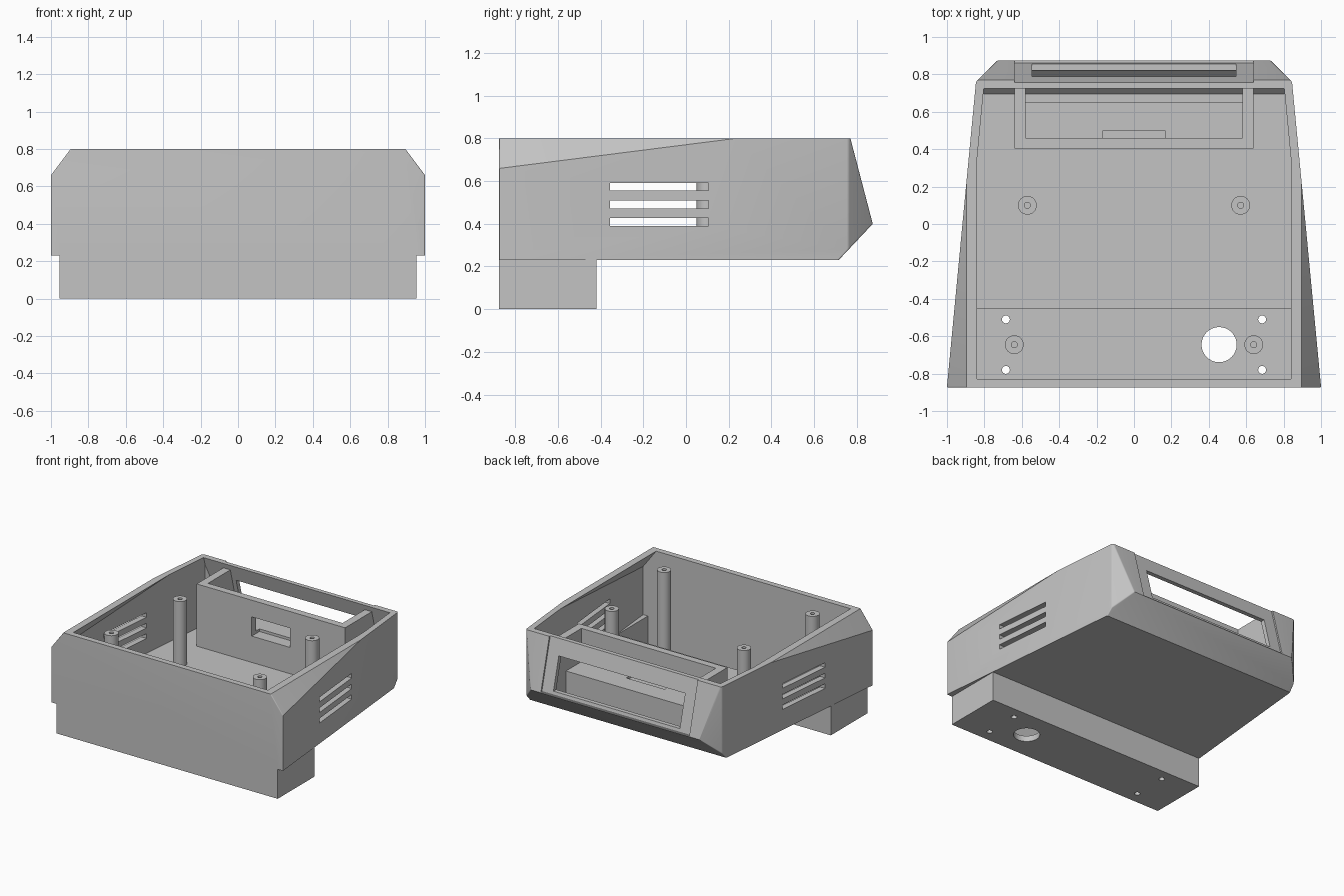
import bpy, bmesh
from mathutils import Vector

cube = bpy.data.objects.get("Cube")
if cube:
    bpy.data.objects.remove(cube, do_unlink=True)

grey = bpy.data.materials.new("plain_grey")
grey.use_nodes = True
COLOUR = (0.55, 0.55, 0.55, 1)
grey.diffuse_color = COLOUR
grey.node_tree.nodes["Principled BSDF"].inputs["Base Color"].default_value = COLOUR


def add_object(name, bm):
    bmesh.ops.recalc_face_normals(bm, faces=bm.faces)
    mesh = bpy.data.meshes.new(name)
    bm.to_mesh(mesh)
    bm.free()
    mesh.materials.append(grey)
    ob = bpy.data.objects.new(name, mesh)
    bpy.context.collection.objects.link(ob)
    return ob


def block(name, lo, hi, planes=(), rounding=0):
    """Box from lo to hi, trimmed by planes given as (point, outward normal)."""
    lo, hi = Vector(lo), Vector(hi)
    bm = bmesh.new()
    bmesh.ops.create_cube(bm, size=1)
    for v in bm.verts:
        v.co = (lo + hi) / 2 + v.co * (hi - lo)
    for point, normal in planes:
        bmesh.ops.bisect_plane(bm, geom=bm.verts[:] + bm.edges[:] + bm.faces[:], dist=1e-5,
                               plane_co=point, plane_no=normal, clear_outer=True)
        bmesh.ops.holes_fill(bm, edges=[e for e in bm.edges if e.is_boundary])
    if rounding:
        upright = [e for e in bm.edges
                   if abs(e.verts[0].co.z - e.verts[1].co.z) > 0.35 * e.calc_length()]
        bmesh.ops.bevel(bm, geom=upright, offset=rounding, segments=4, profile=0.5,
                        affect='EDGES', clamp_overlap=True)
    return add_object(name, bm)


def rod(name, x, y, z, radius, length, along_y=False):
    """Cylinder whose lower (or front) end is at x, y, z."""
    bm = bmesh.new()
    bmesh.ops.create_cone(bm, cap_ends=True, segments=32, radius1=radius,
                          radius2=radius, depth=length)
    for v in bm.verts:
        c = v.co.copy()
        c.z += length / 2
        v.co = Vector((x, y, z)) + (Vector((c.x, c.z, c.y)) if along_y else c)
    return add_object(name, bm)


def combine(target, tool, operation):
    mod = target.modifiers.new("combine", 'BOOLEAN')
    mod.operation, mod.solver, mod.object = operation, 'EXACT', tool
    with bpy.context.temp_override(object=target, active_object=target):
        bpy.ops.object.modifier_apply(modifier=mod.name)
    mesh = tool.data
    bpy.data.objects.remove(tool, do_unlink=True)
    bpy.data.meshes.remove(mesh)


BACK_SLOPE = Vector((0, 0.4, 0.105)).normalized()


def shell(inset):
    """Planes bounding the tapered case, moved inwards by the wall thickness."""
    walls = [((0, -0.875, 0), (0, -1, 0)), ((0, 0, 0.23), (0, 0, -1)),
             ((0, 0.875, 0.4), BACK_SLOPE), ((0, 0.875, 0.4), (0, 0.17, -0.16))]
    for s in (-1, 1):
        walls += [((s, -0.87, 0), (s * 1.63, 0.155, 0)),
                  ((s * 0.845, 0.76, 0), (s, 1, 0)),
                  ((s * 0.895, 0, 0.8), (s * 0.14, 0, 0.105))]
    return [(Vector(p) - Vector(n).normalized() * inset, Vector(n).normalized())
            for p, n in walls]


WALL = 0.045

# Case with hollow rear foot
case = block("case", (-1.2, -1.2, 0), (1.2, 1.2, 0.8), shell(0), rounding=0.025)
combine(case, block("foot", (-0.955, -0.875, 0), (0.955, -0.42, 0.26)), 'UNION')
combine(case, block("cavity", (-1.2, -1.2, 0), (1.2, 1.2, 0.9), shell(WALL)), 'DIFFERENCE')
combine(case, block("foot_cavity", (-0.91, -0.83, 0.045), (0.91, -0.455, 0.35)), 'DIFFERENCE')

# Display housing with its inner ledge
combine(case, block("housing", (-0.64, 0.405, 0.1), (0.64, 1.2, 0.76), shell(0.025)), 'UNION')
combine(case, block("pocket", (-0.58, 0.46, 0.1), (0.58, 1.2, 0.9), shell(WALL)), 'DIFFERENCE')
combine(case, block("ledge", (-0.6, 0.44, 0.25), (0.6, 0.65, 0.5)), 'UNION')

# Recessed bezel and display window in the sloped back
bezel_point = Vector((0, 0.875, 0.4)) - BACK_SLOPE * 0.012
combine(case, block("bezel", (-0.64, 0.6, 0.405), (0.64, 1.2, 0.9),
                    [(bezel_point, -BACK_SLOPE)]), 'DIFFERENCE')
combine(case, block("window", (-0.545, 0.7, 0.43), (0.545, 1, 0.68)), 'DIFFERENCE')

# Opening and screw holes in the housing wall
combine(case, block("opening", (-0.165, 0.35, 0.48), (0.165, 0.5, 0.63)), 'DIFFERENCE')
for x in (-0.254, 0.254):
    combine(case, rod("housing_hole", x, 0.38, 0.54, 0.02, 0.1, along_y=True), 'DIFFERENCE')

# Side vents
for z in (0.39, 0.472, 0.555):
    combine(case, block("vent", (-1.2, -0.355, z), (1.2, 0.105, z + 0.036)), 'DIFFERENCE')

# Screw posts with pilot holes, and mounting holes in the foot
for s in (-1, 1):
    for x, y, z in ((0.57, 0.1, 0.25), (0.64, -0.645, 0.02)):
        combine(case, rod("post", s * x, y, z, 0.05, 0.78 - z), 'UNION')
        combine(case, rod("pilot", s * x, y, 0.6, 0.016, 0.3), 'DIFFERENCE')
    for y in (-0.51, -0.78):
        combine(case, rod("mount_hole", s * 0.685, y, -0.1, 0.021, 0.2), 'DIFFERENCE')

# Cable hole
combine(case, rod("cable_hole", 0.455, -0.645, -0.1, 0.094, 0.2), 'DIFFERENCE')

bpy.ops.object.select_all(action='DESELECT')
case.select_set(True)
bpy.context.view_layer.objects.active = case
bpy.ops.object.shade_smooth_by_angle(angle=0.5)
